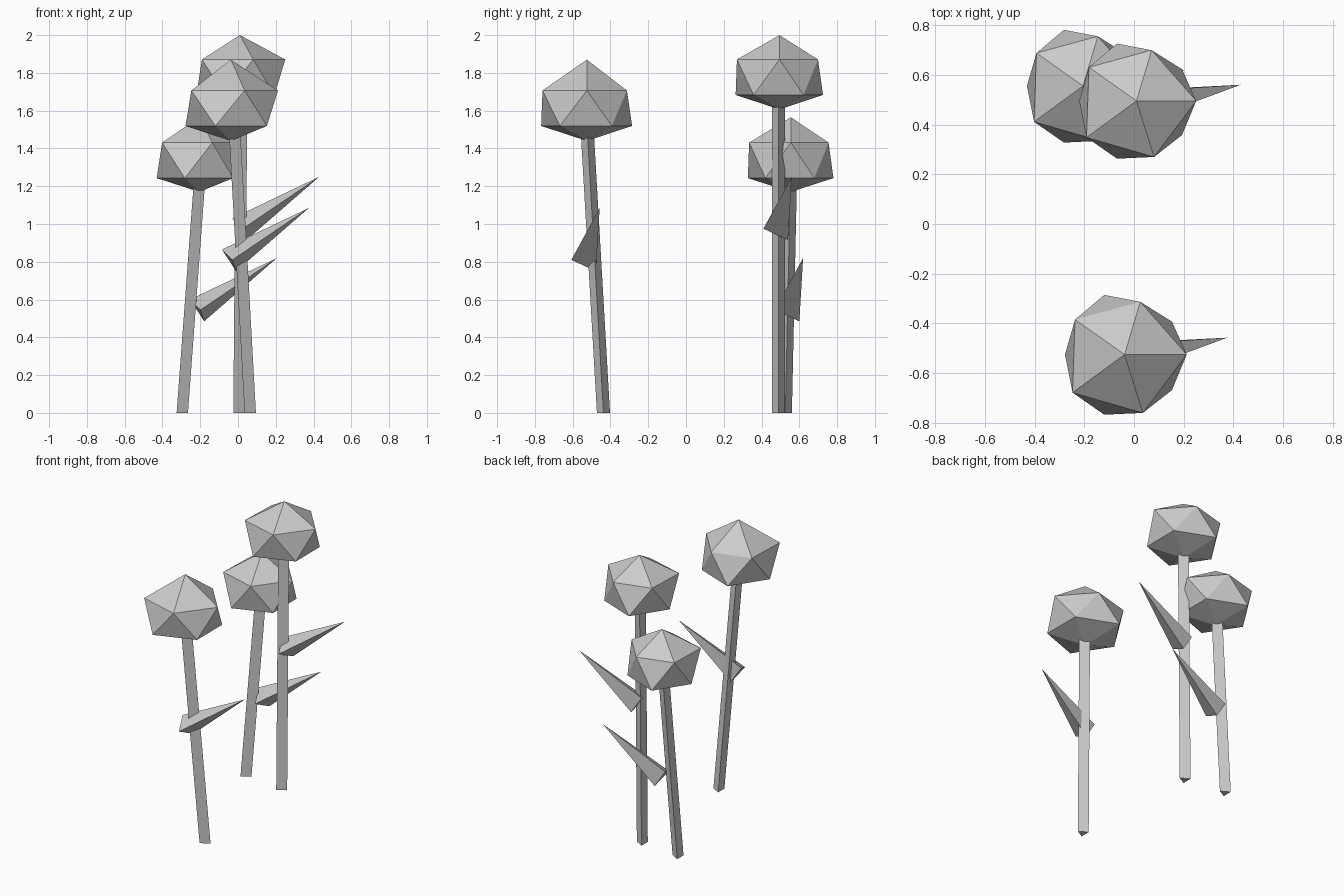
import bpy, bmesh
from mathutils import Vector
from math import cos, sin, tau

if "Cube" in bpy.data.objects:
    bpy.data.objects.remove(bpy.data.objects["Cube"])


def make(name, points, faces):
    mesh = bpy.data.meshes.new(name)
    mesh.from_pydata(points, [], faces)
    bm = bmesh.new()
    bm.from_mesh(mesh)
    bmesh.ops.recalc_face_normals(bm, faces=bm.faces)
    bm.to_mesh(mesh)
    bm.free()
    obj = bpy.data.objects.new(name, mesh)
    bpy.context.collection.objects.link(obj)
    return obj


# Three-sided stem leaning from base to top
def stem(name, base, top, r=0.04):
    tri = [Vector((r * cos(tau * i / 3), r * sin(tau * i / 3), 0)) for i in range(3)]
    pts = [Vector(base) + t for t in tri] + [Vector(top) + t for t in tri]
    faces = [(i, (i + 1) % 3, (i + 1) % 3 + 3, i + 3) for i in range(3)]
    make(name, pts, faces + [(2, 1, 0), (3, 4, 5)])


# Slightly uneven twenty-sided flower head, flattened underneath
UPPER = [(.245, 0), (.062, .208), (-.195, .138), (-.205, -.15), (.072, -.23)]
LOWER = [(.187, .13), (-.08, .235), (-.235, 0), (-.08, -.237), (.187, -.14)]


def head(name, centre, scale, top, bottom):
    c = Vector(centre)
    pts = [c + Vector((x * scale, y * scale, .094)) for x, y in UPPER]
    pts += [c + Vector((x * scale, y * scale, -.094)) for x, y in LOWER]
    pts += [c + Vector((0, 0, top)), c - Vector((0, 0, bottom))]
    faces = []
    for i in range(5):
        j = (i + 1) % 5
        faces += [(i, j, 10), (i, 5 + i, j), (j, 5 + i, 5 + j), (5 + j, 5 + i, 11)]
    make(name, pts, faces)


# Leaf: three-sided spike growing out to the right
def leaf(name, tip):
    t = Vector(tip)
    pts = [t, t + Vector((-.46, -.03, -.22)), t + Vector((-.405, -.15, -.275)),
           t + Vector((-.385, -.02, -.335))]
    make(name, pts, [(0, 1, 2), (0, 2, 3), (0, 3, 1), (1, 3, 2)])


# label, stem base, stem top, head centre, head scale, top, bottom, leaf tip
FLOWERS = [
    ("tall", (-.005, .49, 0), (.01, .49, 1.7), (.01, .495, 1.777), .98, .223, .17, (.43, .56, 1.25)),
    ("front", (.055, -.437, 0), (-.03, -.525, 1.53), (-.038, -.525, 1.613), 1.02, .257, .173, (.375, -.457, 1.085)),
    ("short", (-.305, .526, 0), (-.212, .553, 1.25), (-.205, .555, 1.337), .96, .228, .167, (.206, .62, .82)),
]
for label, base, top, centre, scale, up, down, tip in FLOWERS:
    stem(label + "_stem", base, top)
    head(label + "_flower_head", centre, scale, up, down)
    leaf(label + "_leaf", tip)
